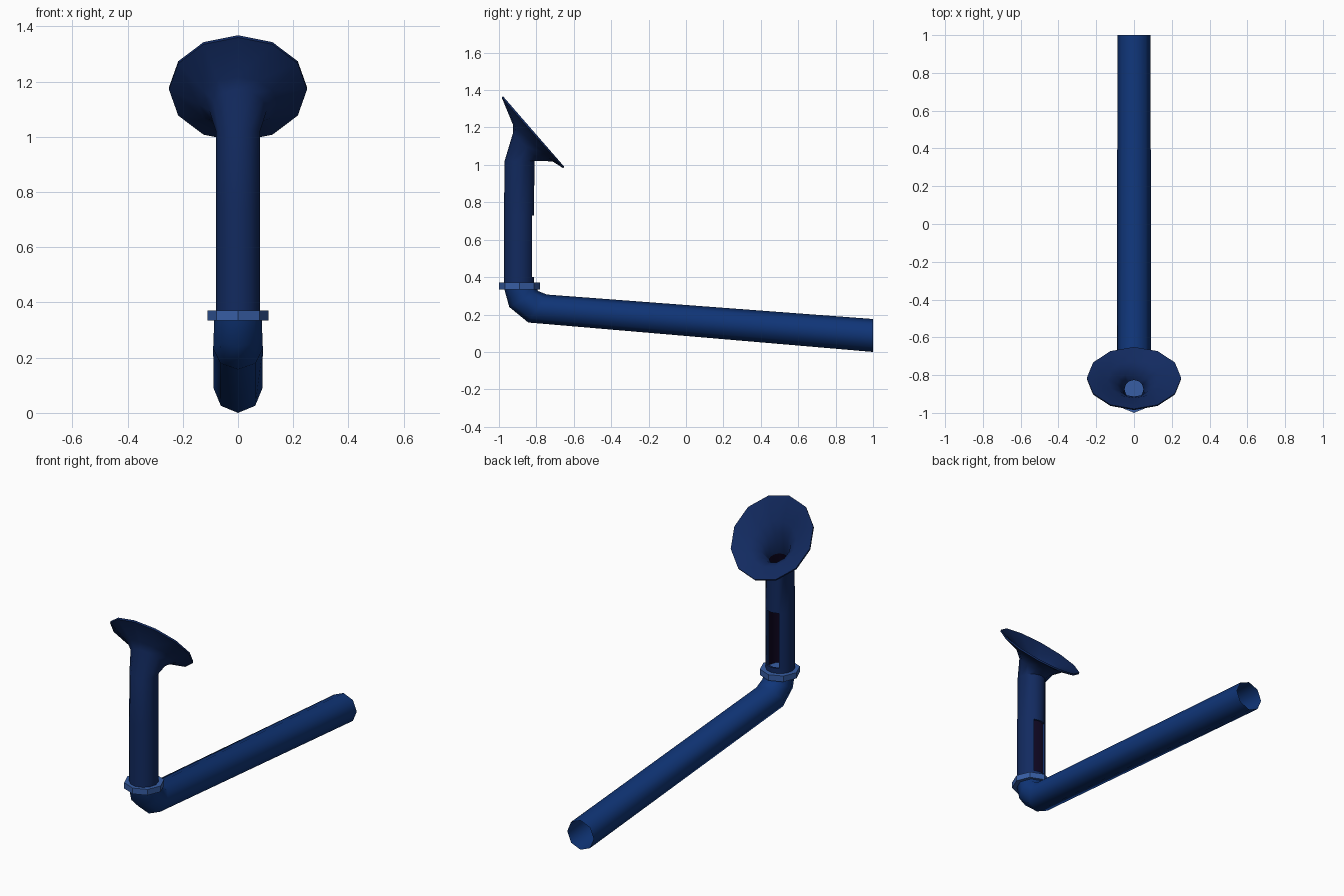
import bpy, bmesh, math
from mathutils import Vector

cube = bpy.data.objects.get("Cube")
if cube:
    bpy.data.objects.remove(cube, do_unlink=True)


def material(name, rgb):
    m = bpy.data.materials.new(name)
    m.use_nodes = True
    col = (*rgb, 1.0)
    m.diffuse_color = col
    bsdf = next(n for n in m.node_tree.nodes if n.type == 'BSDF_PRINCIPLED')
    bsdf.inputs["Base Color"].default_value = col
    return m


pipe_blue = material("pipe blue", (0.005, 0.036, 0.19))
horn_blue = material("dark horn blue", (0.006, 0.023, 0.115))
collar_blue = material("light collar blue", (0.038, 0.11, 0.37))
bore_dark = material("bore black", (0.004, 0.0015, 0.013))


def loft(rings, sides, skip=lambda seg, i: False, mat=lambda seg: 0, caps=()):
    """Skin rings of (y, z, radius, tilt in degrees) lying on the x = 0 plane."""
    bm = bmesh.new()
    loops = []
    for y, z, r, tilt in rings:
        t = math.radians(tilt)
        u, v = Vector((1, 0, 0)), Vector((0, math.cos(t), math.sin(t)))
        angles = [2 * math.pi * i / sides for i in range(sides)]
        loops.append([bm.verts.new(Vector((0, y, z)) + r * (math.cos(a) * u + math.sin(a) * v))
                      for a in angles])
    for s, (lo, hi) in enumerate(zip(loops, loops[1:])):
        for i in range(sides):
            if not skip(s, i):
                j = (i + 1) % sides
                bm.faces.new((lo[i], lo[j], hi[j], hi[i])).material_index = mat(s)
    if "start" in caps:
        bm.faces.new(loops[0][::-1]).material_index = mat(0)
    if "end" in caps:
        bm.faces.new(loops[-1]).material_index = mat(len(rings) - 2)
    return bm


def finish(bm, name, mats, angle):
    me = bpy.data.meshes.new(name)
    bm.to_mesh(me)
    bm.free()
    for m in mats:
        me.materials.append(m)
    ob = bpy.data.objects.new(name, me)
    bpy.context.collection.objects.link(ob)
    bpy.ops.object.select_all(action='DESELECT')
    ob.select_set(True)
    bpy.context.view_layer.objects.active = ob
    bpy.ops.object.shade_smooth_by_angle(angle=math.radians(angle))
    return ob


# Long sloping pipe with an elbow, open at the back end
finish(loft([(1.0, 0.088, 0.088, 90), (-0.793, 0.232, 0.09, 56),
             (-0.868, 0.283, 0.088, 29), (-0.888, 0.345, 0.086, 0)], 8),
       "elbow_pipe", [pipe_blue], 60)

# Octagonal collar
finish(loft([(-0.89, 0.335, 0.11, 0), (-0.89, 0.37, 0.11, 0)], 8, caps=("start", "end")),
       "collar", [collar_blue], 30)

# Upright tube flaring into a tilted horn, then back down the inside of the bore
Y, TILT = -0.893, -49
outer = [(Y, 0.35, 0.08, 0), (Y, 0.40, 0.08, 0), (Y, 0.73, 0.08, 0), (Y + 0.003, 1.02, 0.08, 0),
         (-0.853, 1.095, 0.104, -46), (-0.820, 1.118, 0.145, -43),
         (-0.821, 1.171, 0.25, TILT), (-0.815, 1.179, 0.25, TILT)]
inner = [(-0.822, 1.138, 0.14, -45), (-0.850, 1.105, 0.09, -45), (-0.875, 1.03, 0.05, -10),
         (Y, 0.98, 0.068, 0), (Y, 0.73, 0.068, 0), (Y, 0.40, 0.068, 0), (Y, 0.36, 0.068, 0)]
window_segments = (1, len(outer) + 4)       # same height on outer and inner wall
bore_start = len(outer) + 2
bm = loft(outer + inner, 12,
          skip=lambda s, i: s in window_segments and i in (2, 3),
          mat=lambda s: 1 if s >= bore_start else 0, caps=("end",))
# Close the wall thickness around the rear window
rim = [e for e in bm.edges if e.is_boundary and min(v.co.z for v in e.verts) > 0.38]
bmesh.ops.bridge_loops(bm, edges=rim)
finish(bm, "horn_tube", [horn_blue, bore_dark], 50)
